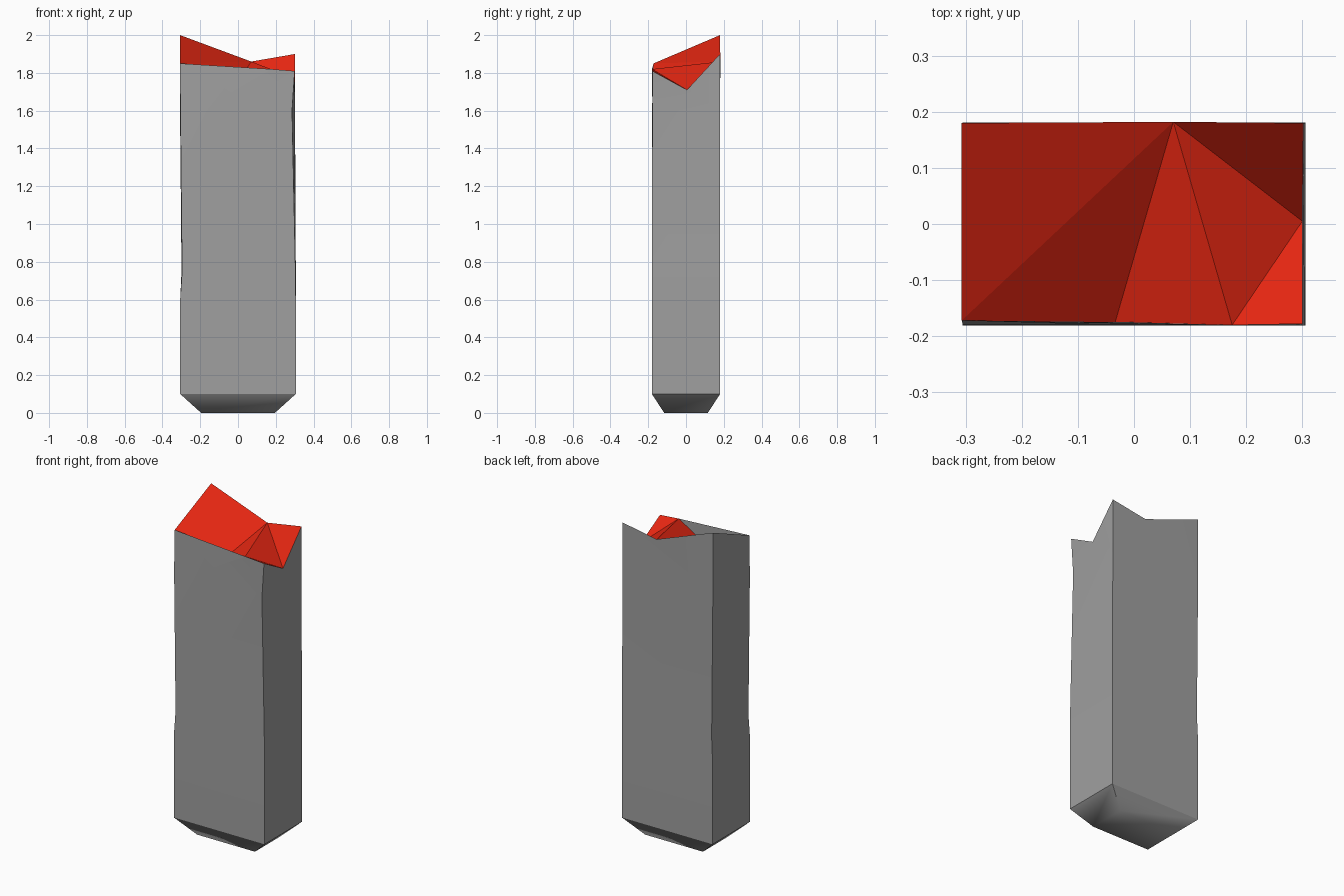
import bpy, bmesh, math

if "Cube" in bpy.data.objects:
    bpy.data.objects.remove(bpy.data.objects["Cube"])

def material(name, rgb):
    m = bpy.data.materials.new(name)
    m.diffuse_color = (*rgb, 1)
    m.use_nodes = True
    m.node_tree.nodes["Principled BSDF"].inputs["Base Color"].default_value = m.diffuse_color
    return m

grey = material("stone grey", (0.35, 0.35, 0.35))
red = material("broken red", (0.8, 0.02, 0.006))

def make_object(name, bm, mat):
    me = bpy.data.meshes.new(name)
    bm.to_mesh(me)
    bm.free()
    me.materials.append(mat)
    ob = bpy.data.objects.new(name, me)
    bpy.context.collection.objects.link(ob)
    return ob

def rect(hx, hy, z):
    return [(-hx, -hy, z), (hx, -hy, z), (hx, hy, z), (-hx, hy, z)]

# jagged rim, running counter-clockwise from the front left corner
RIM = [(-0.307, -0.172, 1.85), (-0.035, -0.18, 1.70), (0.175, -0.18, 1.82),
       (0.30, -0.178, 1.81), (0.30, 0.005, 1.71), (0.302, 0.18, 1.90),
       (0.07, 0.182, 1.86), (-0.307, 0.18, 2.0)]
SPANS = [(0, 1, 2, 3), (3, 4, 5), (5, 6, 7), (7, 0)]   # rim points on each side

# pillar body: chamfered foot, slightly dented corners
bm = bmesh.new()
rings = [
    rect(0.195, 0.115, 0.0),
    rect(0.306, 0.181, 0.10),
    rect(0.306, 0.181, 0.60),
    [(-0.296, -0.179, 0.75), (0.304, -0.181, 0.75), (0.306, 0.18, 0.75), (-0.299, 0.18, 0.75)],
    [(-0.305, -0.18, 1.60), (0.286, -0.178, 1.60), (0.302, 0.18, 1.60), (-0.307, 0.18, 1.60)],
]
rings = [[bm.verts.new(p) for p in r] for r in rings]
rim = [bm.verts.new(p) for p in RIM]
bm.faces.new(rings[0][::-1])
for lo, hi in zip(rings, rings[1:]):
    for i in range(4):
        j = (i + 1) % 4
        bm.faces.new((lo[i], lo[j], hi[j], hi[i]))
for i, span in enumerate(SPANS):
    bm.faces.new([rings[-1][i], rings[-1][(i + 1) % 4]] + [rim[k] for k in reversed(span)])
bmesh.ops.triangulate(bm, faces=[f for f in bm.faces if len(f.verts) > 4])
bm.normal_update()
for f in bm.faces:
    f.smooth = True
for e in bm.edges:
    foot_line = all(abs(v.co.z - 0.10) < 1e-4 for v in e.verts)
    e.smooth = not (foot_line or e.calc_face_angle(0) > math.radians(65))
make_object("pillar_body", bm, grey)

# broken top: flat red facets fanned from the back middle point
bm = bmesh.new()
v = [bm.verts.new(p) for p in RIM]
for tri in ((7, 0, 6), (0, 1, 6), (1, 2, 6), (2, 4, 6), (4, 5, 6), (2, 3, 4)):
    bm.faces.new([v[i] for i in tri])
make_object("broken_top", bm, red)
